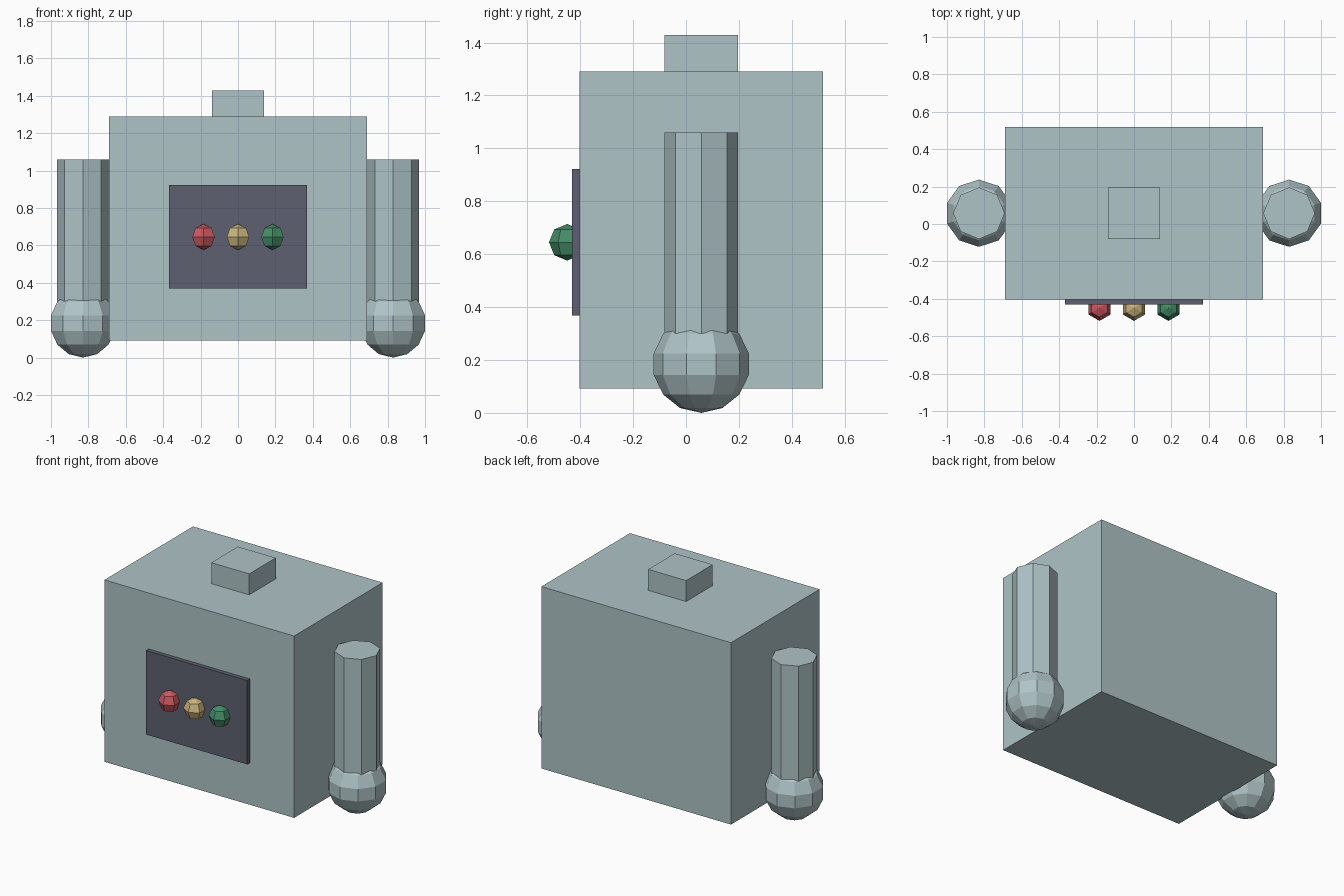
import bpy, bmesh, math
from mathutils import Matrix

if "Cube" in bpy.data.objects:
    bpy.data.objects.remove(bpy.data.objects["Cube"])

S = 0.4606      # design unit
CY = 0.0577     # depth of the body centre


def material(name, rgb):
    m = bpy.data.materials.new(name)
    m.diffuse_color = (*rgb, 1)
    m.use_nodes = True
    m.node_tree.nodes["Principled BSDF"].inputs["Base Color"].default_value = m.diffuse_color
    return m


SHELL = material("pale blue grey", (0.43, 0.55, 0.57))
DARK = material("dark slate", (0.11, 0.12, 0.16))
RED = material("red", (0.60, 0.10, 0.12))
AMBER = material("amber", (0.60, 0.46, 0.20))
GREEN = material("green", (0.06, 0.27, 0.14))


def finish(name, bm, loc, mat):
    bmesh.ops.recalc_face_normals(bm, faces=bm.faces)
    me = bpy.data.meshes.new(name)
    bm.to_mesh(me)
    bm.free()
    me.materials.append(mat)
    ob = bpy.data.objects.new(name, me)
    ob.location = loc
    bpy.context.collection.objects.link(ob)
    return ob


def box(name, size, loc, mat):
    bm = bmesh.new()
    bmesh.ops.create_cube(bm, size=1, matrix=Matrix.Diagonal((*size, 1)))
    return finish(name, bm, loc, mat)


def lathe(name, profile, sides, loc, mat):
    """Faceted solid of (radius, z) rings, with a corner facing the front."""
    bm = bmesh.new()
    rings = []
    for r, z in profile:
        n = 1 if r < 1e-6 else sides
        rings.append([bm.verts.new((r * math.sin(2 * math.pi * i / sides),
                                    -r * math.cos(2 * math.pi * i / sides), z))
                      for i in range(n)])
    for a, b in zip(rings, rings[1:]):
        for i in range(sides):
            j = (i + 1) % sides
            quad = [a[i % len(a)], a[j % len(a)], b[j % len(b)], b[i % len(b)]]
            bm.faces.new(list(dict.fromkeys(quad)))
    for end in (rings[0], rings[-1]):
        if len(end) > 1:
            bm.faces.new(end)
    return finish(name, bm, loc, mat)


def ball(name, r, sides, bands, loc, mat):
    prof = [(r * math.sin(math.pi * k / bands), -r * math.cos(math.pi * k / bands))
            for k in range(bands + 1)]
    return lathe(name, prof, sides, loc, mat)


# Body and neck
box("body", (3 * S, 2 * S, 2.6 * S), (0, CY, 1.5 * S), SHELL)
box("neck", (0.6 * S, 0.6 * S, 0.3 * S), (0, CY, 2.95 * S), SHELL)

# Arms and hands
for side, x in (("left", -1.8 * S), ("right", 1.8 * S)):
    lathe(side + "_arm", [(0.3 * S, 0.4 * S), (0.3 * S, 2.3 * S)], 8, (x, CY, 0), SHELL)
    ball(side + "_hand", 0.4 * S, 10, 7, (x, CY, 0.4 * S), SHELL)

# Chest panel and lights
front = CY - S
box("chest_panel", (1.6 * S, 0.12 * S, 1.2 * S), (0, front, 1.4 * S), DARK)
for name, x, mat in (("red", -0.4, RED), ("amber", 0, AMBER), ("green", 0.4, GREEN)):
    ball(name + "_light", 0.15 * S, 6, 4, (x * S, front - 0.1 * S, 1.4 * S), mat)
